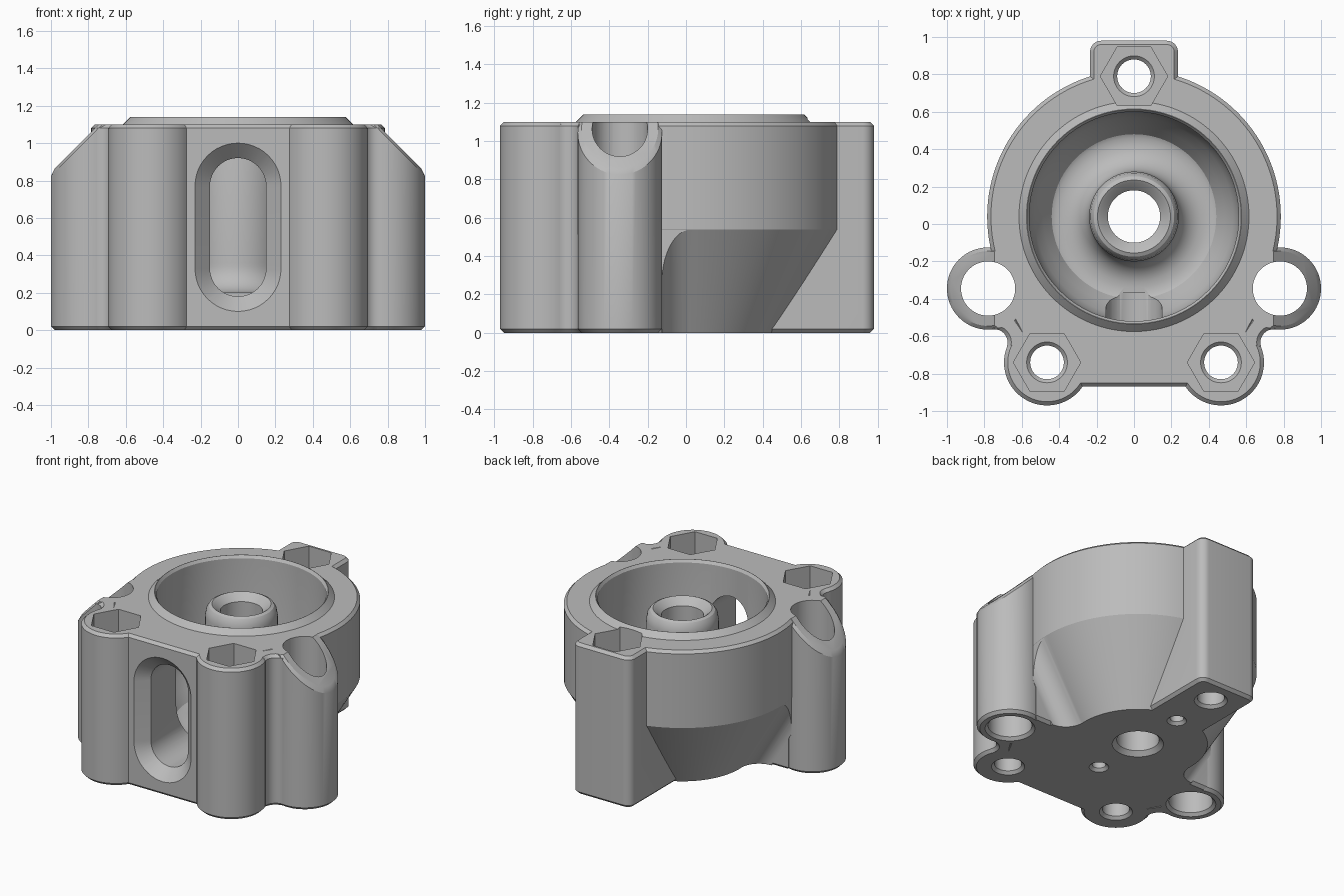
import bpy, bmesh, math
from math import cos, sin, pi

cube = bpy.data.objects.get("Cube")
if cube:
    bpy.data.objects.remove(cube, do_unlink=True)

CY = 0.04          # axis of the bowl
TOP = 1.10         # height of the deck
CH = 0.02          # edge chamfer
FRONT, SIDE = (0.465, -0.74), (0.78, -0.345)   # lug centres


def loft(name, rings):
    """Closed solid through rings that all have the same number of points."""
    bm = bmesh.new()
    rows = [[bm.verts.new(p) for p in ring] for ring in rings]
    n = len(rows[0])
    for a, b in zip(rows, rows[1:]):
        for i in range(n):
            j = (i + 1) % n
            bm.faces.new((a[i], a[j], b[j], b[i]))
    bm.faces.new(rows[0][::-1])
    bm.faces.new(rows[-1])
    bmesh.ops.recalc_face_normals(bm, faces=bm.faces)
    mesh = bpy.data.meshes.new(name)
    bm.to_mesh(mesh)
    bm.free()
    obj = bpy.data.objects.new(name, mesh)
    bpy.context.collection.objects.link(obj)
    return obj


def arc(c, r, a0, a1, n):
    return [(c[0] + r * cos(a0 + (a1 - a0) * i / n),
             c[1] + r * sin(a0 + (a1 - a0) * i / n)) for i in range(n + 1)]


def circle(c, r, n):
    return arc(c, r, 0, 2 * pi, n)[:-1]


def lathe(name, c, profile, n=64):
    return loft(name, [[(x, y, z) for x, y in circle(c, r, n)] for r, z in profile])


def inset(poly, d):
    """Move every edge of a counter-clockwise outline inward by d."""
    out = []
    for i, (x, y) in enumerate(poly):
        (px, py), (qx, qy) = poly[i - 1], poly[(i + 1) % len(poly)]
        la, lb = math.hypot(x - px, y - py), math.hypot(qx - x, qy - y)
        ax, ay = (py - y) / la, (x - px) / la
        bx, by = (y - qy) / lb, (qx - x) / lb
        k = d / (1 + ax * bx + ay * by)
        out.append((x + k * (ax + bx), y + k * (ay + by)))
    return out


def prism(name, poly, top=lambda x: TOP):
    """Upright block with chamfered top and bottom edges."""
    area = sum(poly[i - 1][0] * p[1] - p[0] * poly[i - 1][1] for i, p in enumerate(poly))
    if area < 0:
        poly = poly[::-1]
    small = inset(poly, CH)
    return loft(name, [[(x, y, 0) for x, y in small],
                       [(x, y, CH) for x, y in poly],
                       [(x, y, top(x) - CH) for x, y in poly],
                       [(x, y, top(x)) for x, y in small]])


def combine(target, tool, op):
    mod = target.modifiers.new("cut", 'BOOLEAN')
    mod.operation, mod.object, mod.solver = op, tool, 'EXACT'
    bpy.context.view_layer.objects.active = target
    bpy.ops.object.modifier_apply(modifier=mod.name)
    bpy.data.objects.remove(tool, do_unlink=True)


def flip(points, s):
    return [(s * x, y) for x, y in points]


# Main body: cone below, cylinder above, raised rim
body = lathe("pump_housing", (0, CY), [(0.46, 0), (0.785, 0.54), (0.785, TOP - CH),
             (0.765, TOP), (0.615, TOP), (0.575, 1.14)], 128)

# Front web joining the lugs
half = [(0.465, -0.87), (0.74, -0.345), (0.74, -0.125)]
combine(body, prism("web", half + flip(half[::-1], -1)), 'UNION')

# Back lug with rounded corners
corner = arc((0.175, 0.92), 0.06, 0, pi / 2, 8)
half = [(0.235, 0.3)] + corner
combine(body, prism("back_lug", half + flip(half[::-1], -1)), 'UNION')

# Concave blend between front and side lugs
blend_c, blend_r = (0.746, -0.633), 0.07
a_front = math.atan2(FRONT[1] - blend_c[1], FRONT[0] - blend_c[0]) + 2 * pi
a_side = math.atan2(SIDE[1] - blend_c[1], SIDE[0] - blend_c[0])
blend = [FRONT] + arc(blend_c, blend_r, a_front, a_side, 14) + [(0.72, -0.36)]


def gusset_ring(r, z, s, fr=0.14):
    pts = [(0.05, -0.15), (r + fr, -0.15)]
    pts += arc((r + fr, 0.015), fr, -pi / 2, -pi, 14)
    pts[-1] = (r - 0.003, 0.015)
    return [(s * x, y, z) for x, y in pts + [(0.05, 0.015)]]


for s in (1, -1):
    combine(body, prism("front_lug", flip(circle(FRONT, 0.23, 64), s)), 'UNION')
    combine(body, prism("blend", flip(blend, s)), 'UNION')
    # Side lug with a sloping top
    lug = prism("side_lug", flip(circle(SIDE, 0.22, 64), s), lambda x: 1.845 - abs(x))
    lid = loft("lid", [[(x, y, z) for x, y in circle((s * SIDE[0], SIDE[1]), 0.5, 4)]
                       for z in (TOP, 1.6)])
    combine(lug, lid, 'DIFFERENCE')
    combine(body, lug, 'UNION')
    # Curved gusset between the cone and the side lug
    slope = (0.785 - 0.46) / 0.54
    gusset = loft("gusset", [gusset_ring(0.46 + slope * z, z, s) for z in (0, 0.58)])
    limit = lathe("limit", (0, CY), [(0.783, -0.2), (0.783, 0.8)], 128)
    combine(gusset, limit, 'INTERSECT')
    combine(body, gusset, 'UNION')

# Bowl with a hollow centre post
bowl = [(0.20, -0.03), (0.14, 0.03), (0.14, 1.0), (0.18, 1.04), (0.195, 1.05),
        (0.215, 1.04), (0.232, 1.015), (0.24, 0.97), (0.24, 0.36)]
bowl += arc((0.38, 0.34), 0.14, pi, 1.5 * pi, 8)
bowl += [(0.42, 0.2), (0.44, 0.21), (0.485, 0.28), (0.53, 0.36), (0.552, 0.42),
         (0.56, 0.48), (0.56, 1.12), (0.60, 1.18)]
combine(body, lathe("bowl_cutter", (0, CY), bowl, 96), 'DIFFERENCE')

# Front slot with a bevelled mouth
slot = []
for r, y in ((0.25, -0.89), (0.15, -0.79), (0.15, -0.37)):
    outline = arc((0, 0.77), r, 0, pi, 24) + arc((0, 0.33), r, pi, 2 * pi, 24)
    slot.append([(x, y, z) for x, z in outline])
combine(body, loft("slot_cutter", slot), 'DIFFERENCE')


def hole(c, r, top, flare=0.02):
    """Bore with a countersunk lower end, and a flared upper end."""
    profile = [(r + 0.05, -0.03), (r, 0.02), (r, top - 0.02), (r + flare, top)]
    combine(body, lathe("hole_cutter", c, profile, 48), 'DIFFERENCE')


# Bolt holes with hexagonal nut pockets
POCKET = 0.85
for c in ((0, 0.79), FRONT, (-FRONT[0], FRONT[1])):
    hole(c, 0.09, POCKET + 0.001)
    hexagon = lathe("nut_cutter", c, [(0.18, POCKET), (0.18, 1.3)], 6)
    combine(body, hexagon, 'DIFFERENCE')

# Side bores and small blind holes underneath
for s in (1, -1):
    hole((s * SIDE[0], SIDE[1]), 0.145, 1.4)
    hole((0, CY + s * 0.4), 0.045, 0.12, 0)

# Material and shading
mat = bpy.data.materials.new("machined_grey")
mat.use_nodes = True
grey = (0.5, 0.5, 0.5, 1)
mat.diffuse_color = grey
for node in mat.node_tree.nodes:
    if node.type == 'BSDF_PRINCIPLED':
        node.inputs["Base Color"].default_value = grey
body.data.materials.clear()
body.data.materials.append(mat)
for face in body.data.polygons:
    face.material_index = 0
bpy.ops.object.select_all(action='DESELECT')
body.select_set(True)
bpy.context.view_layer.objects.active = body
bpy.ops.object.shade_smooth_by_angle(angle=math.radians(28))
